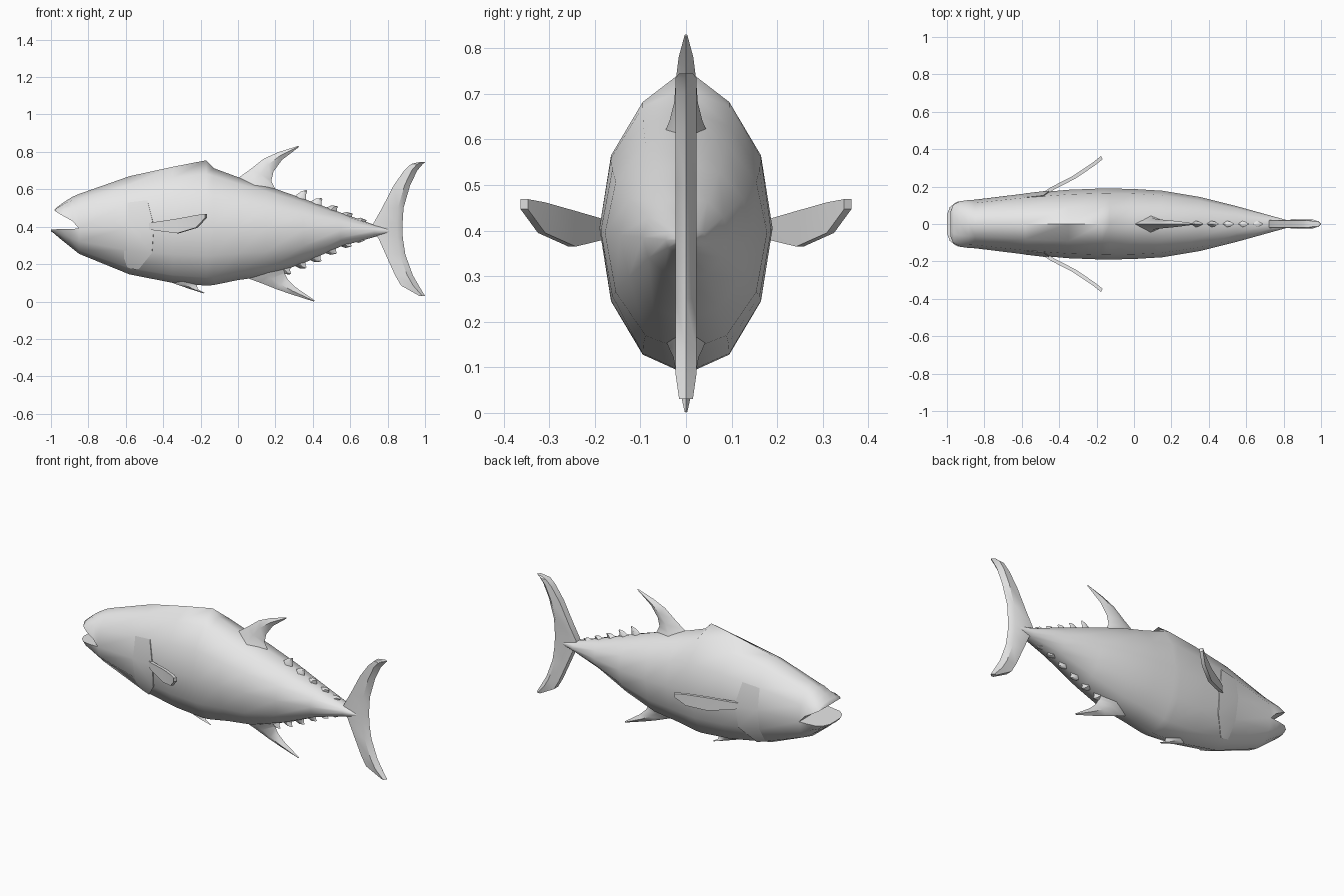
import bpy, bmesh, math
from mathutils import Vector

if "Cube" in bpy.data.objects:
    bpy.data.objects.remove(bpy.data.objects["Cube"])

grey = bpy.data.materials.new("fish_grey")
grey.diffuse_color = (0.8, 0.8, 0.8, 1)
grey.use_nodes = True
grey.node_tree.nodes["Principled BSDF"].inputs["Base Color"].default_value = grey.diffuse_color


def finish(name, bm, angle=60):
    bmesh.ops.recalc_face_normals(bm, faces=bm.faces[:])
    mesh = bpy.data.meshes.new(name)
    bm.to_mesh(mesh)
    bm.free()
    mesh.materials.append(grey)
    ob = bpy.data.objects.new(name, mesh)
    bpy.context.collection.objects.link(ob)
    bpy.ops.object.select_all(action='DESELECT')
    ob.select_set(True)
    bpy.context.view_layer.objects.active = ob
    bpy.ops.object.shade_smooth_by_angle(angle=math.radians(angle))
    return ob


def bridge(bm, a, b):
    n = len(a)
    for i in range(n):
        j = (i + 1) % n
        bm.faces.new((a[i], a[j], b[j], b[i]))


def loft(name, sections, angle=40):
    """Closed solid through a list of equal-length point loops."""
    bm = bmesh.new()
    rings = [[bm.verts.new(p) for p in s] for s in sections]
    for a, b in zip(rings, rings[1:]):
        bridge(bm, a, b)
    bm.faces.new(rings[0])
    bm.faces.new(rings[-1])
    return finish(name, bm, angle)


# Body stations: x, top, bottom, middle height, half width, ridge height
BODY = [(-0.85, .575, .255, .39, .13, 0), (-0.58, .66, .145, .40, .163, .01),
        (-0.35, .70, .10, .405, .183, .02), (-0.17, .725, .085, .405, .19, .03),
        (-0.13, .713, .088, .405, .19, 0), (0.0, .665, .115, .40, .187, 0),
        (0.15, .62, .135, .395, .178, 0), (0.35, .55, .205, .39, .145, 0),
        (0.55, .475, .295, .385, .095, 0), (0.73, .41, .345, .38, .045, 0),
        (0.82, .39, .365, .378, .02, 0)]


def station(x):
    for a, b in zip(BODY, BODY[1:]):
        if x <= b[0]:
            t = (x - a[0]) / (b[0] - a[0])
            return [p + (q - p) * t for p, q in zip(a, b)]
    return BODY[-1]


def on_ring(s, i, grow=0.0):
    """Point i of the twelve around a station, counted from the top."""
    x, top, bot, mid, w, ridge = s
    c, sn = math.cos(i * math.pi / 6), math.sin(i * math.pi / 6)
    r = top - mid if c > 0 else mid - bot
    return Vector((x, (w + grow) * sn, mid + (r + grow) * c + (ridge if i == 0 else 0)))


# Body with open mouth
bm = bmesh.new()
rings = [[bm.verts.new(on_ring(s, i)) for i in range(12)] for s in BODY]
for a, b in zip(rings, rings[1:]):
    bridge(bm, a, b)
bm.faces.new(rings[-1])
# Jaw stations: x, lip height, outer height, half width
UPPER = [(-.885, .43, .56, .128), (-.93, .455, .532, .122),
         (-.965, .475, .506, .105), (-.98, .486, .493, .07)]
LOWER = [(-.90, .388, .295, .126), (-.95, .387, .335, .118),
         (-.985, .386, .365, .09), (-1.0, .384, .376, .05)]
for stations, idx in ((UPPER, (9, 10, 11, 0, 1, 2, 3)), (LOWER, (3, 4, 5, 6, 7, 8, 9))):
    last = [rings[0][i] for i in idx]
    for x, lip, out, w in stations:
        row = [bm.verts.new((x, w * math.sin(i * math.pi / 6),
                             lip + (out - lip) * abs(math.cos(i * math.pi / 6)))) for i in idx]
        bridge(bm, last, row)
        last = row
    bm.faces.new(last)
finish("body", bm)

# Gill covers: thin raised plates ending in a step
for side, name in ((1, "gill_cover_left"), (-1, "gill_cover_right")):
    bm = bmesh.new()
    rows = []
    for i, edge in ((2, -.485), (3, -.45), (4, -.46), (5, -.535)):
        pts = [on_ring(station(-.64), i, -.004), on_ring(station(-.58), i, .001),
               on_ring(station(edge), i, .005), on_ring(station(edge + .002), i, -.006)]
        rows.append([bm.verts.new((p.x, p.y * side, p.z)) for p in pts])
    for a, b in zip(rows, rows[1:]):
        bridge(bm, a, b)
    bm.faces.new(rows[0])
    bm.faces.new(rows[-1])
    finish(name, bm, 30)


def fin(name, stations):
    """Fin from stations: front x, z, back x, z, half thickness."""
    secs = []
    for fx, fz, bx, bz, w in stations:
        mx, mz = fx + (bx - fx) * .45, fz + (bz - fz) * .45
        secs.append([(fx, 0, fz), (mx, w, mz), (bx, 0, bz), (mx, -w, mz)])
    return loft(name, secs, 60)


fin("dorsal_fin", [(-.02, .64, .22, .57, .05), (.01, .667, .195, .61, .036),
                   (.07, .71, .178, .645, .026), (.14, .765, .19, .695, .022),
                   (.22, .80, .235, .757, .016), (.322, .832, .326, .826, .003)])
fin("anal_fin", [(.02, .14, .31, .21, .05), (.07, .118, .27, .165, .036),
                 (.12, .10, .25, .15, .028), (.20, .068, .268, .115, .022),
                 (.28, .04, .31, .075, .015), (.405, .0, .41, .006, .003)])
fin("pelvic_fin", [(-.40, .125, -.20, .115, .03), (-.34, .095, -.22, .086, .022),
                   (-.26, .068, -.215, .066, .013), (-.186, .044, -.18, .047, .003)])

# Finlets along the back and belly
TOPS = [(.37, .597), (.452, .553), (.535, .511), (.615, .472), (.69, .437)]
BOTTOMS = [(.285, .145), (.367, .177), (.447, .213), (.53, .255), (.61, .293), (.682, .325)]
for label, tips, k, d in (("back_finlet", TOPS, 1, -1), ("belly_finlet", BOTTOMS, 2, 1)):
    for n, (x, z) in enumerate(tips):
        a, b = station(x - .075), station(x - .005)
        fin(f"{label}_{n + 1}", [(a[0], a[k] + d * .012, b[0], b[k] + d * .012, .018),
                                 (x - .035, (a[k] + z) / 2 - d * .004, x - .006, (b[k] + z) / 2, .013),
                                 (x - .008, z, x, z + d * .005, .004)])

# Tail fin stations: height, front x, back x
TAIL = [(.03, .97, 1.0), (.085, .872, .967), (.14, .84, .935), (.25, .79, .895),
        (.34, .75, .881), (.385, .715, .88), (.42, .725, .88), (.50, .77, .885), (.62, .832, .92),
        (.70, .888, .958), (.735, .925, .988), (.745, .965, 1.0)]
secs = []
for z, f, b in TAIL:
    m = b - min(.03, (b - f) * .5)
    w = .015 if f > .95 else .023
    secs.append([(f, w - .003, z), (m, w, z), (b, 0, z), (m, -w, z), (f, .003 - w, z)])
loft("tail_fin", secs, 40)

# Pectoral fins: x, y, low, high
PECT = [(-.47, .168, .385, .42), (-.44, .188, .38, .425), (-.32, .25, .365, .443),
        (-.22, .317, .395, .462), (-.172, .355, .447, .469)]
for side, name in ((1, "pectoral_fin_left"), (-1, "pectoral_fin_right")):
    secs = []
    for x, y, lo, hi in PECT:
        dx, dy = .005, -.008
        secs.append([(x - dx, side * (y - dy), lo), (x + dx, side * (y + dy), lo),
                     (x + dx, side * (y + dy), hi), (x - dx, side * (y - dy), hi)])
    loft(name, secs, 30)
